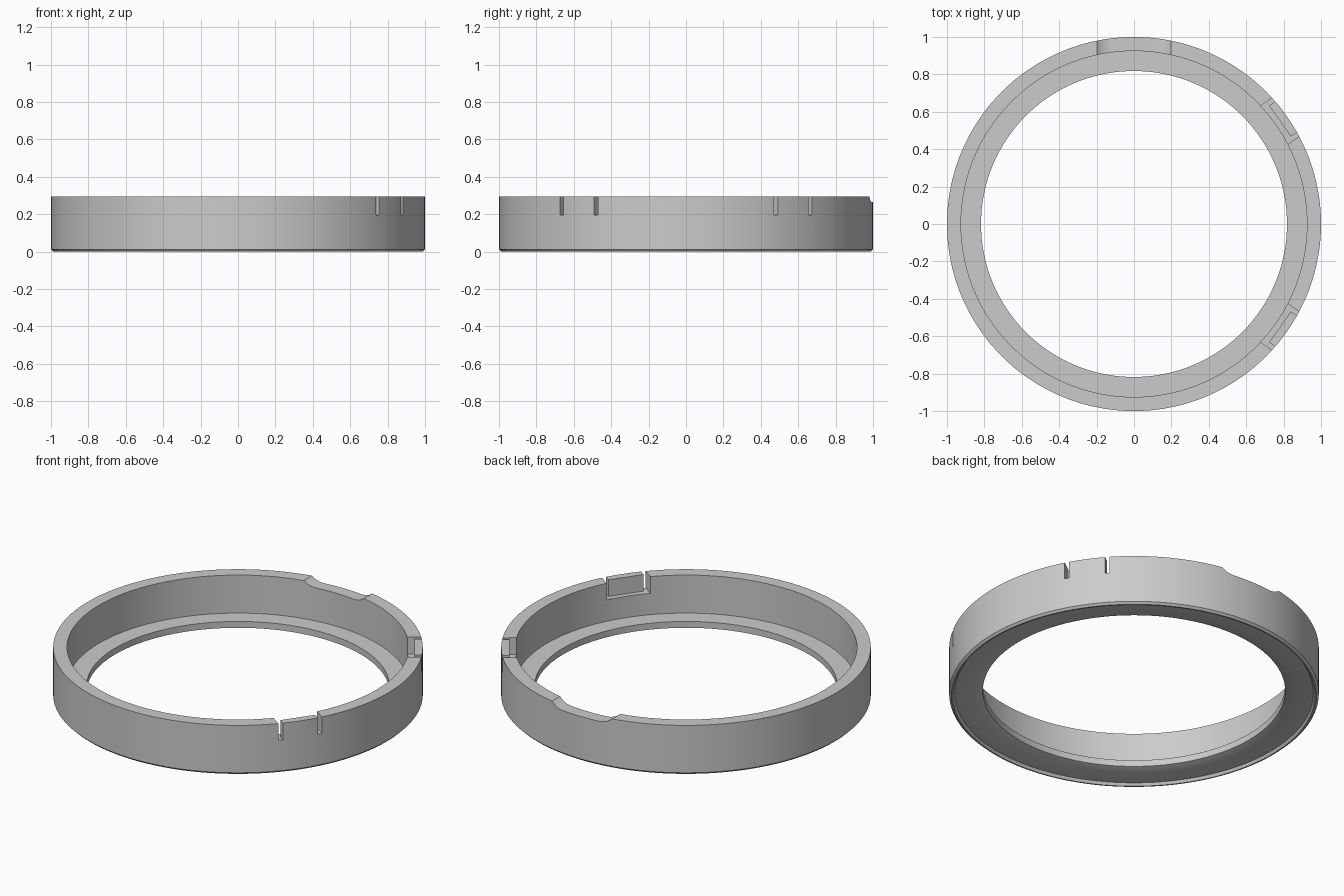
import bpy, bmesh, math
from mathutils import Matrix, Vector

if "Cube" in bpy.data.objects:
    bpy.data.objects.remove(bpy.data.objects["Cube"], do_unlink=True)

HEIGHT = 0.295
SEGMENTS = 144

grey = bpy.data.materials.new("plain grey")
grey.use_nodes = True
grey.diffuse_color = (0.6, 0.6, 0.6, 1)
grey.node_tree.nodes["Principled BSDF"].inputs["Base Color"].default_value = (0.6, 0.6, 0.6, 1)


def make_object(name, bm):
    bmesh.ops.recalc_face_normals(bm, faces=bm.faces)
    mesh = bpy.data.meshes.new(name)
    bm.to_mesh(mesh)
    bm.free()
    mesh.materials.append(grey)
    obj = bpy.data.objects.new(name, mesh)
    bpy.context.collection.objects.link(obj)
    return obj


def box_cutter(name, angle, near, far, side, width, floor):
    """Box reaching from radius near to far along angle, open upwards from floor."""
    top = HEIGHT + 0.1
    size = Vector((far - near, width, top - floor))
    centre = Vector(((near + far) / 2, side, (top + floor) / 2))
    bm = bmesh.new()
    bmesh.ops.create_cube(bm, size=1, matrix=Matrix.Rotation(angle, 4, "Z")
                          @ Matrix.Translation(centre) @ Matrix.Diagonal(size.to_4d()))
    return make_object(name, bm)


# Ring: wall, inner ledge, countersunk opening and shallow underside recess
profile = [(1, 0.012), (1, HEIGHT), (0.925, HEIGHT), (0.925, 0.068), (0.818, 0.068),
           (0.818, 0.03), (0.864, 0.015), (0.97, 0.015), (0.98, 0), (0.988, 0)]
bm = bmesh.new()
verts = [bm.verts.new((r, 0, z)) for r, z in profile]
edges = [bm.edges.new((a, b)) for a, b in zip(verts, verts[1:] + verts[:1])]
bmesh.ops.spin(bm, geom=verts + edges, axis=(0, 0, 1), cent=(0, 0, 0),
               angle=math.tau, steps=SEGMENTS)
bmesh.ops.remove_doubles(bm, verts=bm.verts, dist=0.0001)
ring = make_object("ring", bm)

# Clip tabs: two slits and a thinned inner face, on both sides
cutters = []
for sign, label in ((1, "back"), (-1, "front")):
    angle = sign * math.radians(35.2)
    for side in (-0.113, 0.113):
        cutters.append(box_cutter(label + "_slit_cutter", angle, 0.85, 1.1, side, 0.025, 0.195))
    cutters.append(box_cutter(label + "_tab_cutter", angle, 0.87, 0.955, 0, 0.23, 0.1955))

# Finger dip in the back rim: flat floor with curved ends
radius, reach, floor = 0.12, 0.12, HEIGHT - 0.03
curve = []
for i in range(9):
    a = math.radians(60) * i / 8
    curve.append((reach + radius * math.sin(a), floor + radius * (1 - math.cos(a))))
outline = curve + [(-x, z) for x, z in reversed(curve)]
bm = bmesh.new()
face = bm.faces.new([bm.verts.new((x, 0.7, z)) for x, z in outline])
extruded = bmesh.ops.extrude_face_region(bm, geom=[face])["geom"]
bmesh.ops.translate(bm, vec=(0, 0.5, 0),
                    verts=[g for g in extruded if isinstance(g, bmesh.types.BMVert)])
cutters.append(make_object("dip_cutter", bm))

bpy.context.view_layer.objects.active = ring
for cutter in cutters:
    mod = ring.modifiers.new("cut", "BOOLEAN")
    mod.operation = "DIFFERENCE"
    mod.solver = "EXACT"
    mod.object = cutter
    bpy.ops.object.modifier_apply(modifier=mod.name)
    bpy.data.objects.remove(cutter, do_unlink=True)

bpy.ops.object.select_all(action="DESELECT")
ring.select_set(True)
bpy.ops.object.shade_smooth_by_angle(angle=math.radians(25))
